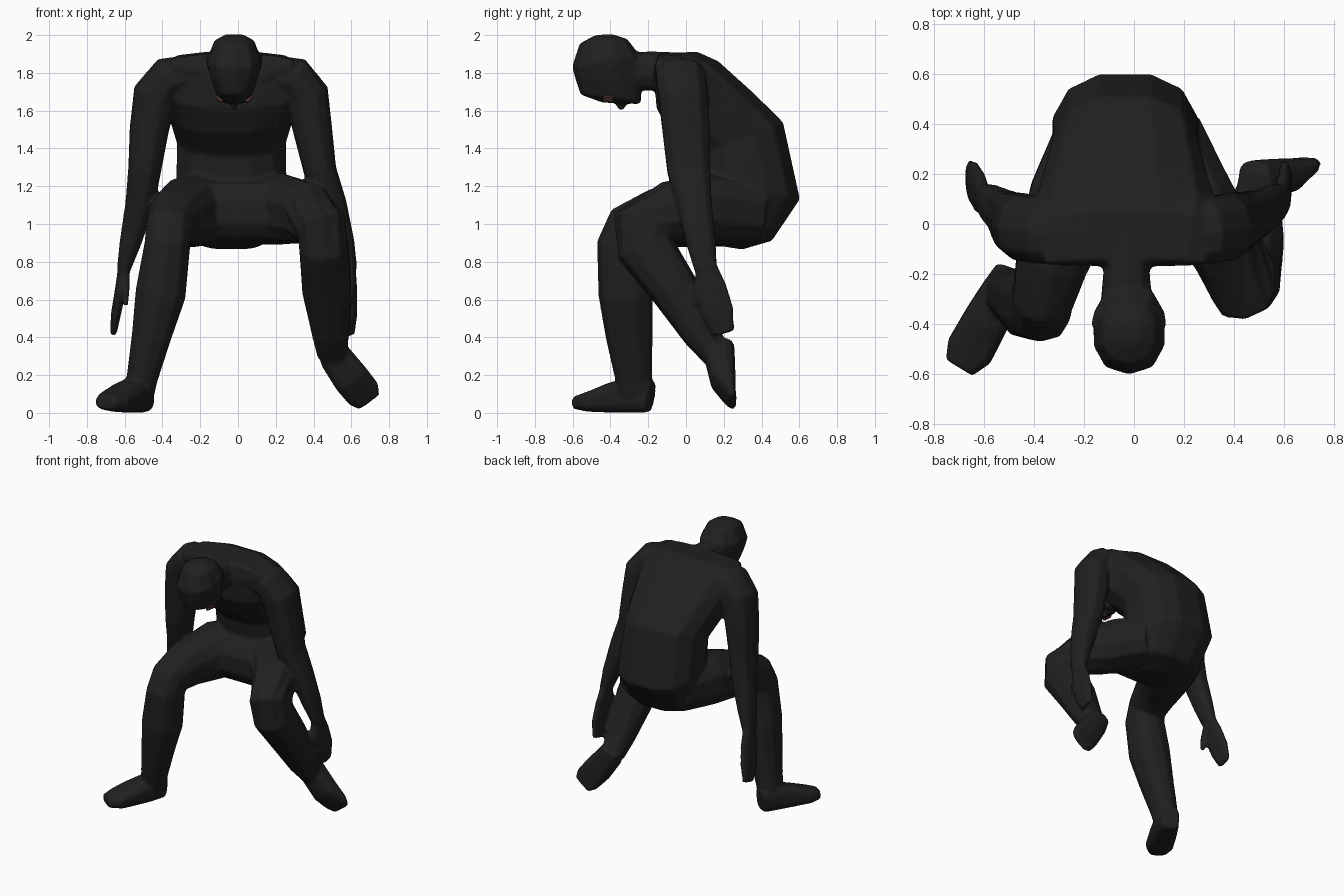
import bpy, bmesh, math
from mathutils import Vector as V


def material(name, rgb):
    m = bpy.data.materials.new(name)
    m.diffuse_color = (*rgb, 1)
    return m


BLACK = material("matte black", (0.0145, 0.0145, 0.0145))
BROWN = material("reddish brown", (0.07, 0.03, 0.024))


def skin(name, rings, mat=BLACK, n=10, p=0.85):
    """Closed tube through rings of (centre, half side vector, half depth vector)."""
    bm = bmesh.new()
    power = lambda t: math.copysign(abs(t) ** p, t)
    loops = []
    for c, u, v in rings:
        angles = [2 * math.pi * (i + 0.5) / n for i in range(n)]
        loops.append([bm.verts.new(c + u * power(math.cos(a)) + v * power(math.sin(a))) for a in angles])
    for a, b in zip(loops, loops[1:]):
        for i in range(n):
            j = (i + 1) % n
            bm.faces.new((a[i], a[j], b[j], b[i]))
    bm.faces.new(loops[0])
    bm.faces.new(loops[-1])
    bmesh.ops.recalc_face_normals(bm, faces=bm.faces)
    me = bpy.data.meshes.new(name)
    bm.to_mesh(me)
    bm.free()
    me.materials.append(mat)
    ob = bpy.data.objects.new(name, me)
    bpy.context.collection.objects.link(ob)
    return ob


def limb(name, path, side=(1, 0, 0), **kw):
    """Tube along (x, y, z, half side, half depth) points, rings square to the path."""
    pts = [V(q[:3]) for q in path]
    rings = []
    for i, q in enumerate(path):
        a = (pts[i] - pts[i - 1]).normalized() if i else V((0, 0, 0))
        b = (pts[i + 1] - pts[i]).normalized() if i + 1 < len(pts) else V((0, 0, 0))
        t = (a + b).normalized()
        s = V(side)
        u = (s - t * s.dot(t)).normalized()
        rings.append((pts[i], u * q[3], t.cross(u) * q[4]))
    return skin(name, rings, **kw)


def trunk(name, x, sections, **kw):
    """Tube from (back y, back z, front y, front z, half width) sections."""
    rings = []
    for by, bz, fy, fz, w in sections:
        b, f = V((x, by, bz)), V((x, fy, fz))
        rings.append(((b + f) / 2, V((w, 0, 0)), (b - f) / 2))
    return skin(name, rings, **kw)


# Bent torso, seat to shoulders
body = trunk("body", -0.035, [
    (0.30, 0.865, 0.08, 0.90, 0.14), (0.46, 0.91, 0.03, 1.00, 0.27),
    (0.61, 1.13, 0.06, 1.22, 0.30), (0.52, 1.54, 0.04, 1.36, 0.295),
    (0.37, 1.69, -0.09, 1.48, 0.335), (0.175, 1.865, -0.16, 1.61, 0.38),
    (0.06, 1.915, -0.17, 1.75, 0.37), (-0.15, 1.90, -0.17, 1.80, 0.33)], n=12, p=0.8)
# Lap joining the two thighs
limb("lap", [(-0.26, 0.10, 1.07, 0.16, 0.17), (0.24, 0.10, 1.07, 0.16, 0.17)], side=(0, 1, 0))

# Neck and downturned head
limb("neck", [(-0.03, -0.05, 1.81, 0.12, 0.10), (-0.03, -0.18, 1.81, 0.095, 0.105),
              (-0.03, -0.34, 1.81, 0.11, 0.10)])
trunk("head", -0.02, [
    (-0.39, 2.005, -0.48, 2.00, 0.05), (-0.31, 1.98, -0.565, 1.955, 0.11),
    (-0.24, 1.89, -0.605, 1.83, 0.15), (-0.235, 1.78, -0.585, 1.76, 0.128),
    (-0.235, 1.65, -0.56, 1.685, 0.09), (-0.245, 1.635, -0.45, 1.645, 0.05)])
limb("nose", [(-0.02, -0.35, 1.70, 0.04, 0.06), (-0.02, -0.34, 1.605, 0.012, 0.018)], n=6)
for s in (-1, 1):
    limb("ear", [(-0.02 + s * 0.138, -0.40, 1.90, 0.015, 0.025),
                 (-0.02 + s * 0.128, -0.38, 1.82, 0.015, 0.02)], n=6)

# Planted leg and foot
limb("planted_leg", [
    (-0.15, 0.36, 1.06, 0.17, 0.17), (-0.24, 0.10, 1.07, 0.19, 0.195),
    (-0.33, -0.15, 1.03, 0.15, 0.16), (-0.365, -0.29, 0.97, 0.125, 0.15),
    (-0.375, -0.33, 0.88, 0.125, 0.145), (-0.41, -0.32, 0.63, 0.138, 0.145),
    (-0.46, -0.30, 0.40, 0.107, 0.125), (-0.51, -0.275, 0.17, 0.084, 0.098),
    (-0.515, -0.27, 0.10, 0.075, 0.085)])
limb("planted_foot", [
    (-0.495, -0.185, 0.085, 0.06, 0.085), (-0.53, -0.27, 0.10, 0.085, 0.10),
    (-0.60, -0.40, 0.08, 0.095, 0.08), (-0.66, -0.51, 0.06, 0.10, 0.055),
    (-0.70, -0.575, 0.055, 0.065, 0.037)], p=0.7)

# Kneeling leg, foot on its toes with the sole to the back
limb("kneeling_leg", [
    (0.11, 0.36, 1.06, 0.17, 0.17), (0.23, 0.10, 1.08, 0.18, 0.19),
    (0.36, -0.08, 1.06, 0.15, 0.17), (0.44, -0.235, 0.985, 0.14, 0.165),
    (0.455, -0.215, 0.87, 0.135, 0.155), (0.47, -0.065, 0.66, 0.135, 0.13),
    (0.49, 0.08, 0.42, 0.10, 0.10), (0.50, 0.16, 0.31, 0.082, 0.08)])
limb("kneeling_foot", [
    (0.475, 0.192, 0.37, 0.07, 0.065), (0.52, 0.178, 0.29, 0.09, 0.082),
    (0.60, 0.195, 0.18, 0.10, 0.07), (0.665, 0.23, 0.10, 0.097, 0.036),
    (0.695, 0.248, 0.06, 0.07, 0.022)], side=(0.8, 0, 0.57), p=0.7)

# Hanging arms: shared profile (y, z, depth, width), each side with its own x positions
ARM = [(-0.04, 1.795, 0.12, 0.10), (-0.03, 1.775, 0.135, 0.115), (-0.015, 1.68, 0.135, 0.12),
       (0.0, 1.50, 0.13, 0.105), (0.015, 1.28, 0.118, 0.088), (0.045, 1.10, 0.095, 0.078),
       (0.08, 0.90, 0.08, 0.058), (0.105, 0.76, 0.062, 0.037)]
HAND = [(0.10, 0.80, 0.055, 0.033), (0.13, 0.66, 0.09, 0.032),
        (0.17, 0.53, 0.09, 0.028), (0.20, 0.42, 0.06, 0.018)]
for name, s, arm_x, hand_x in (
        ("right", 1, (-0.26, -0.365, -0.44, -0.47, -0.495, -0.52, -0.57, -0.605), (-0.60, -0.62, -0.645, -0.66)),
        ("left", -1, (0.19, 0.295, 0.365, 0.395, 0.435, 0.50, 0.56, 0.595), (0.59, 0.60, 0.605, 0.60))):
    limb(name + "_arm", [(x, *q) for x, q in zip(arm_x, ARM)], side=(0, 1, 0))
    limb(name + "_hand", [(x, *q) for x, q in zip(hand_x, HAND)], side=(0, 1, 0), n=8)
    tx = hand_x[0] + 0.005 * s
    limb(name + "_thumb", [(tx, 0.085, 0.74, 0.025, 0.03), (tx, 0.05, 0.65, 0.024, 0.025),
                           (tx, 0.04, 0.57, 0.015, 0.015)], n=6)

# Fuse all parts into one continuous skin
bpy.ops.object.select_all(action='SELECT')
bpy.context.view_layer.objects.active = body
bpy.ops.object.join()
fuse = body.modifiers.new("fuse", 'REMESH')
fuse.mode, fuse.voxel_size = 'VOXEL', 0.011
blend = body.modifiers.new("blend", 'SMOOTH')
blend.factor, blend.iterations = 0.5, 5
for m in ("fuse", "blend"):
    bpy.ops.object.modifier_apply(modifier=m)
body.data.materials.clear()
body.data.materials.append(BLACK)
for f in body.data.polygons:
    f.material_index = 0
bpy.ops.object.shade_smooth()

# Small brown eyes on the sloping underside of the face
for s in (-1, 1):
    x = -0.02 + s * 0.078
    limb("eye", [(x, -0.44, 1.665, 0.024, 0.014), (x, -0.385, 1.66, 0.024, 0.014)],
         side=(0.7, 0, s * 0.7), mat=BROWN, n=6)
